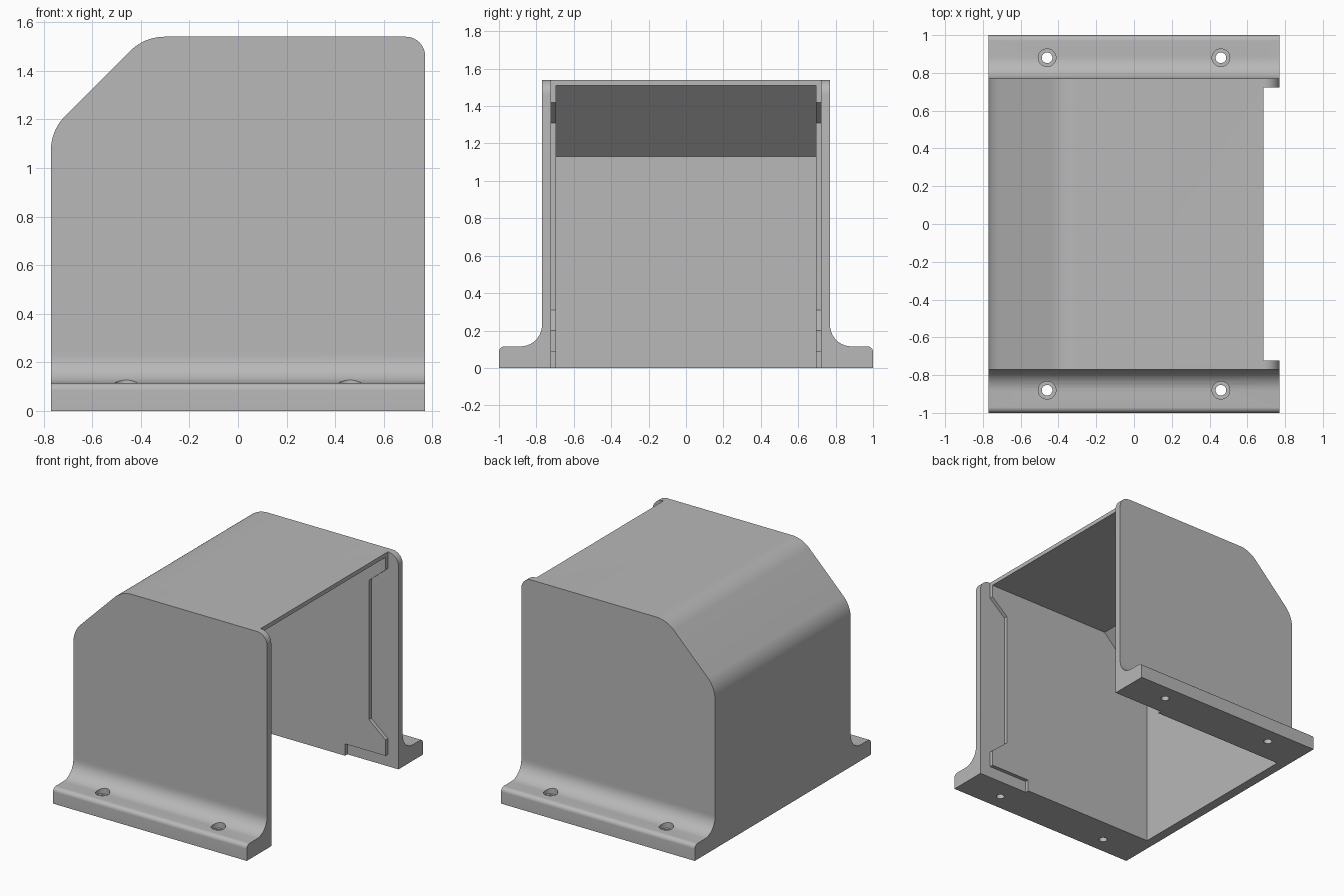
import bpy
import bmesh
import math
from mathutils import Vector, Matrix

cube = bpy.data.objects.get("Cube")
if cube:
    bpy.data.objects.remove(cube, do_unlink=True)

grey = bpy.data.materials.new("light grey")
grey.use_nodes = True
colour = (0.48, 0.48, 0.48, 1)
grey.diffuse_color = colour
grey.node_tree.nodes["Principled BSDF"].inputs["Base Color"].default_value = colour


def rounded(corners, steps=10):
    """Turn (u, v, radius) corners into a filleted outline."""
    outline = []
    for i, (u, v, r) in enumerate(corners):
        p = Vector((u, v))
        if not r:
            outline.append(p)
            continue
        a = (Vector(corners[i - 1][:2]) - p).normalized()
        b = (Vector(corners[(i + 1) % len(corners)][:2]) - p).normalized()
        half = a.angle(b) / 2
        centre = p + (a + b).normalized() * r / math.sin(half)
        start = p + a * r / math.tan(half) - centre
        end = p + b * r / math.tan(half) - centre
        sweep = start.angle(end)
        for k in range(steps + 1):
            t = k / steps
            outline.append(centre + (start * math.sin((1 - t) * sweep)
                                     + end * math.sin(t * sweep)) / math.sin(sweep))
    return outline


def make_object(name, bm):
    bmesh.ops.recalc_face_normals(bm, faces=bm.faces)
    mesh = bpy.data.meshes.new(name)
    bm.to_mesh(mesh)
    bm.free()
    mesh.materials.append(grey)
    ob = bpy.data.objects.new(name, mesh)
    bpy.context.collection.objects.link(ob)
    return ob


def prism(name, corners, place, half):
    """Extrude an outline between -half and +half along the axis chosen by place."""
    bm = bmesh.new()
    face = bm.faces.new([bm.verts.new(place(p.x, p.y, -half)) for p in rounded(corners)])
    new = bmesh.ops.extrude_face_region(bm, geom=[face])["geom"]
    shift = place(0, 0, 2 * half)
    bmesh.ops.translate(bm, vec=shift, verts=[g for g in new if isinstance(g, bmesh.types.BMVert)])
    return make_object(name, bm)


def cylinder(name, radius, x, y, bottom, top):
    bm = bmesh.new()
    bmesh.ops.create_cone(bm, cap_ends=True, segments=32, radius1=radius, radius2=radius,
                          depth=top - bottom,
                          matrix=Matrix.Translation((x, y, (top + bottom) / 2)))
    return make_object(name, bm)


def combine(target, tool, operation):
    """Apply a boolean and discard the tool."""
    tool.hide_render = True
    mod = target.modifiers.new(operation, "BOOLEAN")
    mod.operation, mod.object, mod.solver = operation, tool, "EXACT"
    bpy.context.view_layer.objects.active = target
    bpy.ops.object.modifier_apply(modifier=mod.name)
    bpy.data.objects.remove(tool, do_unlink=True)


def along_y(u, v, w):
    return Vector((u, w, v))


W, H = 0.77, 1.54

# Outer housing with one chamfered, rounded shoulder
housing = prism("cover_housing",
                [(-W, 0, 0), (-W, 1.155, 0.2), (-0.385, H, 0.2), (W, H, 0.08), (W, 0, 0)],
                along_y, W)

# Mounting flanges, swept into the walls with a concave fillet
for side in (-1, 1):
    flange = prism("flange",
                   [(0.74, 0, 0), (1, 0, 0), (1, 0.115, 0.03), (W, 0.115, 0.115),
                    (W, 0.25, 0), (0.74, 0.25, 0)],
                   lambda u, v, w: Vector((w, side * u, v)), W)
    combine(housing, flange, "UNION")

# Hollow interior, open below and on one side
interior = prism("interior_cutter",
                 [(-0.7, -0.1, 0), (-0.7, 1.13, 0), (-0.32, 1.51, 0), (0.9, 1.51, 0), (0.9, -0.1, 0)],
                 along_y, 0.695)
combine(housing, interior, "DIFFERENCE")

# Stepped recess around the open edge, which also trims the roof
recess = prism("recess_cutter",
               [(0.685, 1.7, 0), (0.685, 1.42, 0), (0.555, 1.31, 0), (0.555, 0.31, 0),
                (0.685, 0.2, 0), (0.685, 0.085, 0), (0.365, 0.085, 0), (0.365, -0.1, 0),
                (0.9, -0.1, 0), (0.9, 1.7, 0)],
               along_y, 0.722)
combine(housing, recess, "DIFFERENCE")

# Counterbored screw holes
for x in (-0.46, 0.46):
    for y in (-0.88, 0.88):
        combine(housing, cylinder("hole_cutter", 0.028, x, y, -0.1, 0.3), "DIFFERENCE")
        combine(housing, cylinder("counterbore_cutter", 0.047, x, y, 0.085, 0.3), "DIFFERENCE")

# Smooth fillets, crisp edges
bpy.ops.object.select_all(action="DESELECT")
housing.select_set(True)
bpy.context.view_layer.objects.active = housing
bpy.ops.object.shade_smooth_by_angle(angle=math.radians(30))
